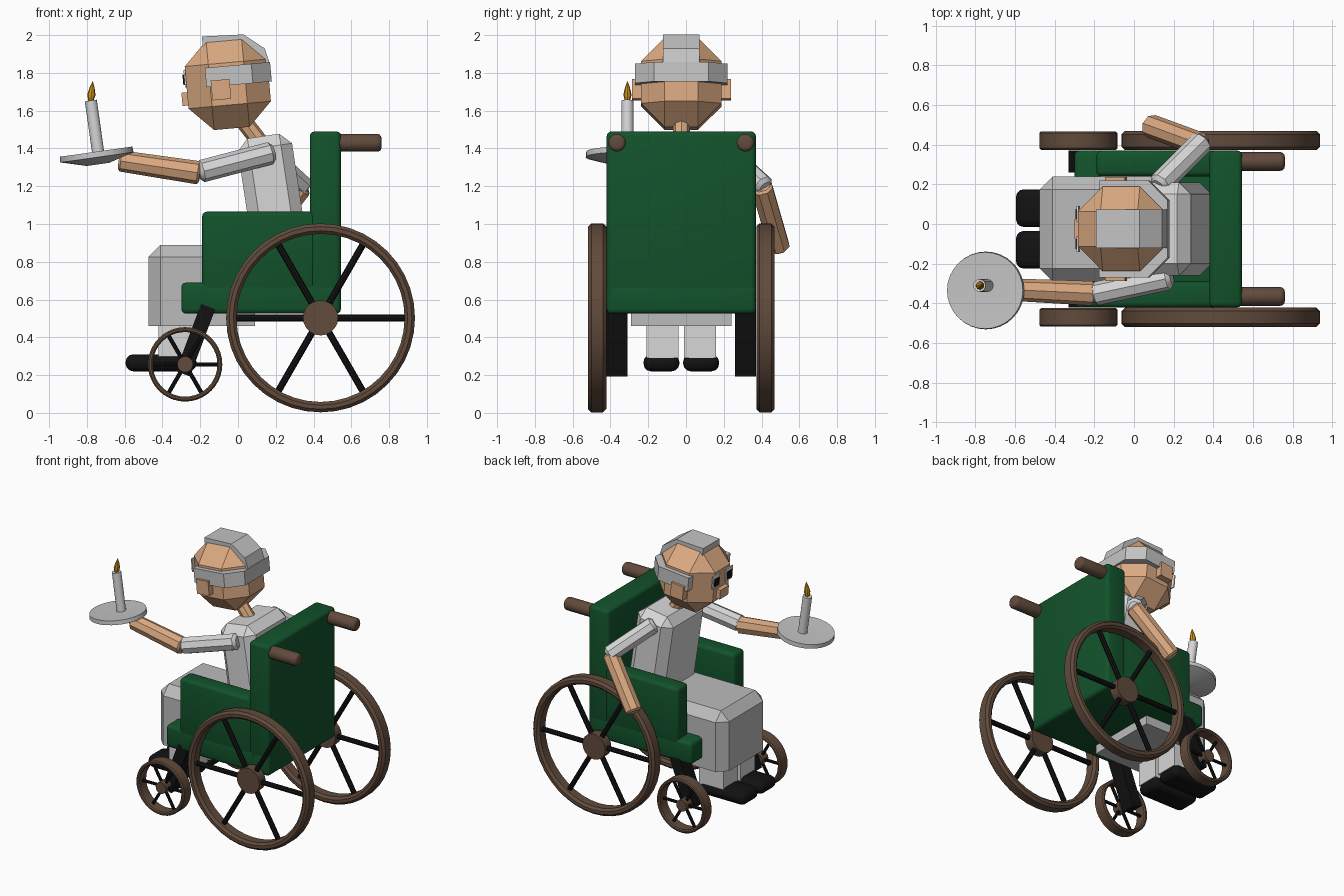
import bpy, bmesh, math
from mathutils import Matrix, Vector

if "Cube" in bpy.data.objects:
    bpy.data.objects.remove(bpy.data.objects["Cube"])

MID = -0.025  # centre line of chair and sitter


def material(name, r, g, b):
    m = bpy.data.materials.new(name)
    m.use_nodes = True
    m.diffuse_color = (r, g, b, 1)
    m.node_tree.nodes["Principled BSDF"].inputs["Base Color"].default_value = (r, g, b, 1)
    return m


green = material("green upholstery", 0.006, 0.085, 0.024)
brown = material("brown wood", 0.12, 0.07, 0.045)
black = material("black", 0.006, 0.006, 0.006)
skin = material("skin", 0.71, 0.4, 0.22)
cloth = material("light cloth", 0.68, 0.68, 0.68)
blanket_grey = material("blanket grey", 0.5, 0.5, 0.5)
silver = material("silver grey", 0.55, 0.55, 0.55)
gold = material("flame gold", 0.65, 0.3, 0.01)
white = material("eye white", 0.8, 0.8, 0.8)


def finish(name, bm, mat, matrix=None):
    bmesh.ops.recalc_face_normals(bm, faces=bm.faces)
    if matrix:
        bm.transform(matrix)
    me = bpy.data.meshes.new(name)
    bm.to_mesh(me)
    bm.free()
    me.materials.append(mat)
    ob = bpy.data.objects.new(name, me)
    bpy.context.collection.objects.link(ob)
    return ob


def box(name, lo, hi, mat, bevel=0, seg=1, keep=None, matrix=None):
    """Box between two corners; keep(edge midpoint) chooses the edges to bevel."""
    lo, hi = Vector(lo), Vector(hi)
    size = hi - lo
    bm = bmesh.new()
    bmesh.ops.create_cube(bm, size=1)
    if bevel:
        bm.transform(Matrix.Diagonal((*size, 1)))
        edges = [e for e in bm.edges
                 if not keep or keep((e.verts[0].co + e.verts[1].co) / 2)]
        bmesh.ops.bevel(bm, geom=edges, offset=bevel, segments=seg,
                        profile=0.5, affect='EDGES')
    else:
        bm.transform(Matrix.Diagonal((*size, 1)))
    bm.transform(Matrix.Translation((lo + hi) / 2))
    return finish(name, bm, mat, matrix)


def rod(name, a, b, r, mat, sides=8, bevel=0, seg=1, r2=None):
    a, b = Vector(a), Vector(b)
    bm = bmesh.new()
    bmesh.ops.create_cone(bm, cap_ends=True, segments=sides, radius1=r,
                          radius2=r if r2 is None else r2, depth=(b - a).length)
    if bevel:
        rims = [e for e in bm.edges if abs(e.verts[0].co.z - e.verts[1].co.z) < 1e-5]
        bmesh.ops.bevel(bm, geom=rims, offset=bevel, segments=seg,
                        profile=0.5, affect='EDGES')
    turn = (b - a).to_track_quat('Z', 'Y').to_matrix().to_4x4()
    return finish(name, bm, mat, Matrix.Translation((a + b) / 2) @ turn)


def lathe(name, profile, mat, matrix, steps=40, closed=True):
    """Spin (radius, height) points about z."""
    bm = bmesh.new()
    vs = [bm.verts.new((r, 0, h)) for r, h in profile]
    pairs = list(zip(vs, vs[1:])) + ([(vs[-1], vs[0])] if closed else [])
    es = [bm.edges.new(p) for p in pairs]
    bmesh.ops.spin(bm, geom=vs + es, axis=(0, 0, 1), cent=(0, 0, 0),
                   angle=math.tau, steps=steps)
    bmesh.ops.remove_doubles(bm, verts=bm.verts, dist=1e-4)
    return finish(name, bm, mat, matrix)


def wheel(name, x, y, z, radius, rim, half, hub, spoke):
    """Chamfered rim, hub and six spokes."""
    c = Vector((x, y, z))
    i, k = radius - rim, rim * 0.3
    prof = [(i, -half + k), (i + k, -half), (radius - k, -half), (radius, -half + k),
            (radius, half - k), (radius - k, half), (i + k, half), (i, half - k)]
    lathe(name + "_rim", prof, brown,
          Matrix.Translation(c) @ Matrix.Rotation(math.pi / 2, 4, 'X'))
    w = Vector((0, half * 0.75, 0))
    rod(name + "_hub", c - w, c + w, hub, brown, 20)
    for n in range(6):
        t = n * math.pi / 3
        d = Vector((math.cos(t), 0, math.sin(t)))
        rod(name + "_spoke", c + d * hub * 0.8, c + d * (i + rim * 0.4), spoke, black, 8)


# Wheelchair seat and back
box("seat", (-0.3, MID - 0.395, 0.525), (0.545, MID + 0.395, 0.69), green, 0.025, 3)
box("chair_back", (0.38, MID - 0.395, 0.59), (0.545, MID + 0.395, 1.49), green, 0.025, 3)

# Chair parts and lower body on both sides
for side, s in (("right", -1), ("left", 1)):
    def span(a, b):
        return sorted((MID + s * a, MID + s * b))
    y0, y1 = span(0.265, 0.395)
    box(side + "_armrest", (-0.19, y0, 0.64), (0.41, y1, 1.065), green, 0.025, 3)
    yh = MID + s * 0.34
    rod(side + "_push_handle", (0.5, yh, 1.43), (0.76, yh, 1.43), 0.047, brown, 16, 0.022, 3)
    wheel(side + "_rear_wheel", 0.437, MID + s * 0.445, 0.503, 0.5, 0.055, 0.048, 0.093, 0.018)
    wheel(side + "_front_wheel", -0.28, MID + s * 0.445, 0.257, 0.197, 0.026, 0.046, 0.042, 0.011)
    y0, y1 = span(0.285, 0.395)
    box(side + "_fork", (-0.04, y0, -0.19), (0.04, y1, 0.19), black,
        matrix=Matrix.Translation((-0.225, 0, 0.385)) @ Matrix.Rotation(0.36, 4, 'Y'))
    y0, y1 = span(0.015, 0.185)
    box(side + "_lower_leg", (-0.42, y0, 0.29), (-0.22, y1, 0.5), cloth)
    y0, y1 = span(0.01, 0.2)
    box(side + "_shoe", (-0.595, y0, 0.22), (-0.22, y1, 0.31), black, 0.04, 3)

# Blanket over the lap, and leaning torso
box("lap_blanket", (-0.475, MID - 0.265, 0.46), (0.09, MID + 0.265, 0.89), blanket_grey,
    0.065, keep=lambda m: m.z > -0.2 and m.x < 0.2)
lean = Matrix.Translation((0.195, MID, 1.06)) @ Matrix.Rotation(-0.15, 4, 'Y')
box("torso", (-0.145, -0.235, -0.41), (0.145, 0.235, 0.41), cloth, 0.06, matrix=lean)
rod("neck", (0.15, MID, 1.39), (0.01, MID, 1.57), 0.045, skin, 8)

# Arms
elbow = (-0.21, -0.355, 1.275)
rod("right_upper_arm", (0.19, -0.27, 1.38), elbow, 0.06, cloth, 8, 0.02)
rod("right_forearm", (-0.2, -0.35, 1.27), (-0.63, -0.33, 1.335), 0.062, skin, 8, 0.012, r2=0.056)
rod("left_upper_arm", (0.12, 0.19, 1.4), (0.35, 0.42, 1.19), 0.06, cloth, 8, 0.02)
rod("left_forearm", (0.34, 0.4, 1.2), (0.08, 0.495, 0.87), 0.06, skin, 8, 0.012)

# Candle on a tilted dish
dish = Matrix.Translation((-0.75, -0.335, 1.375)) @ Matrix.Rotation(-0.14, 4, 'Y')
lathe("dish", [(0, 0), (0.193, 0.008), (0.196, -0.022), (0.06, -0.06), (0, -0.06)],
      silver, dish, 32, closed=False)
foot, tip = dish @ Vector((0.01, 0.025, 0)), dish @ Vector((0.01, 0.025, 0.28))
rod("candle", foot, tip, 0.032, cloth, 16)
lathe("flame", [(0, -0.01), (0.014, 0), (0.022, 0.03), (0.013, 0.07), (0, 0.105)], gold,
      Matrix.Translation(tip) @ Matrix.Rotation(0.1, 4, 'Y'), 8, closed=False)

# Head, tipped slightly
head = Matrix.Translation((-0.053, MID, 1.742)) @ Matrix.Rotation(-0.09, 4, 'Y')
box("head", (-0.22, -0.213, -0.237), (0.218, 0.213, 0.237), skin, 0.125, matrix=head)
box("nose", (-0.25, -0.05, -0.095), (-0.2, 0.05, -0.025), skin, matrix=head)
box("hair_band", (-0.115, -0.245, -0.008), (0.232, 0.245, 0.095), silver, 0.1,
    keep=lambda m: m.x > 0.1 and abs(m.y) > 0.1 and abs(m.z) < 0.01, matrix=head)

for side, s in (("right", -1), ("left", 1)):
    def piece(name, x0, x1, a, b, z0, z1, mat):
        y0, y1 = sorted((s * a, s * b))
        box(side + name, (x0, y0, z0), (x1, y1, z1), mat, matrix=head)
    piece("_ear", -0.09, 0.01, 0.19, 0.262, -0.08, 0.025, skin)
    piece("_eye", -0.228, -0.219, 0.035, 0.115, 0.0, 0.095, white)
    piece("_pupil", -0.236, -0.228, 0.05, 0.1, 0.015, 0.07, black)

# Strip of hair over the crown and down the back
bm = bmesh.new()
outline = [(-0.115, 0.19), (-0.115, 0.262), (0.105, 0.253), (0.21, 0.17), (0.232, 0.08), (0.1, 0.08)]
crown = bm.faces.new([bm.verts.new((x, -0.097, z)) for x, z in outline])
new = bmesh.ops.extrude_face_region(bm, geom=[crown])["geom"]
bmesh.ops.translate(bm, vec=(0, 0.194, 0),
                    verts=[v for v in new if isinstance(v, bmesh.types.BMVert)])
finish("crown_hair", bm, silver, head)

# Smooth only the rounded parts
bpy.ops.object.select_all(action='DESELECT')
for ob in bpy.context.collection.objects:
    if ob.type == 'MESH':
        ob.select_set(True)
        bpy.context.view_layer.objects.active = ob
bpy.ops.object.shade_smooth_by_angle(angle=math.radians(35))
